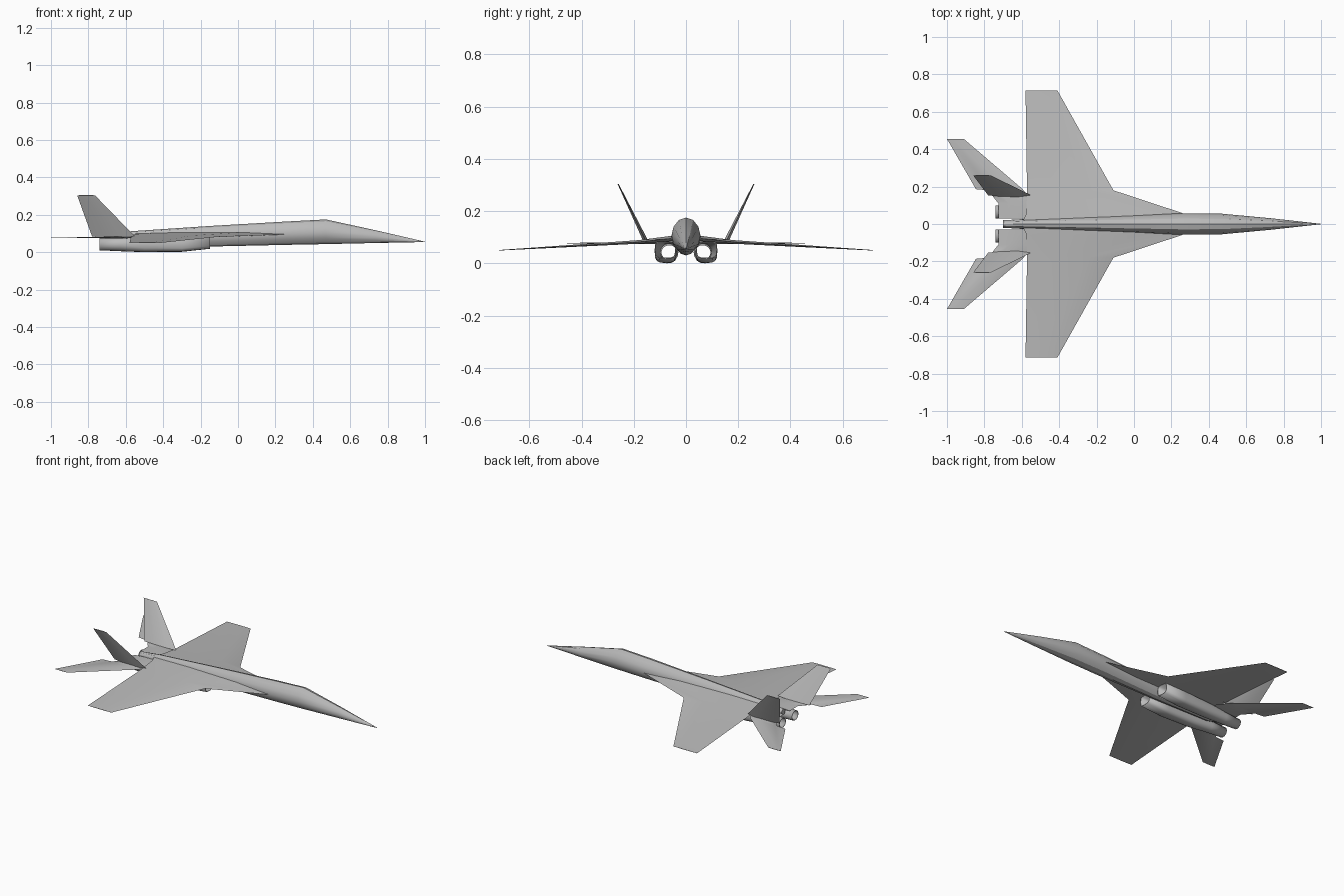
import bpy, bmesh, math
from mathutils import Vector

cube = bpy.data.objects.get("Cube")
if cube:
    bpy.data.objects.remove(cube, do_unlink=True)

grey = bpy.data.materials.new("airframe grey")
grey.use_nodes = True
grey.diffuse_color = (0.5, 0.5, 0.5, 1)
grey.node_tree.nodes["Principled BSDF"].inputs["Base Color"].default_value = (0.5, 0.5, 0.5, 1)


def loft(name, rings, caps=True, mirror=False, wall=0, angle=30):
    """Skin a run of equal closed rings into one object."""
    bm = bmesh.new()
    loops = [[bm.verts.new(p) for p in ring] for ring in rings]
    n = len(loops[0])
    for a, b in zip(loops, loops[1:]):
        for i in range(n):
            j = (i + 1) % n
            bm.faces.new((a[i], a[j], b[j], b[i]))
    if caps:
        bm.faces.new(loops[0])
        bm.faces.new(loops[-1])
    bmesh.ops.remove_doubles(bm, verts=bm.verts, dist=0.0001)
    bmesh.ops.recalc_face_normals(bm, faces=bm.faces)
    mesh = bpy.data.meshes.new(name)
    bm.to_mesh(mesh)
    bm.free()
    mesh.materials.append(grey)
    obj = bpy.data.objects.new(name, mesh)
    bpy.context.collection.objects.link(obj)
    if wall:
        mod = obj.modifiers.new("wall", "SOLIDIFY")
        mod.thickness = wall
    if mirror:
        mod = obj.modifiers.new("mirror", "MIRROR")
        mod.use_axis = (False, True, False)
    bpy.ops.object.select_all(action="DESELECT")
    obj.select_set(True)
    bpy.context.view_layer.objects.active = obj
    bpy.ops.object.shade_smooth_by_angle(angle=math.radians(angle))
    return obj


def body_ring(x, y, half_width, top, mid, bottom, sides=12, power=1.0):
    """Egg or rounded-box cross-section facing along x."""
    ring = []
    for i in range(sides):
        a = 2 * math.pi * i / sides
        c, s = math.cos(a), math.sin(a)
        c = math.copysign(abs(c) ** power, c)
        s = math.copysign(abs(s) ** power, s)
        ring.append((x, y + half_width * c, mid + s * (top - mid if s > 0 else mid - bottom)))
    return ring


def foil_ring(lead, trail, half_thick):
    """Thin aerofoil section between a leading and a trailing point."""
    lead, trail, t = Vector(lead), Vector(trail), Vector(half_thick)
    front, rear = lead.lerp(trail, 0.3), lead.lerp(trail, 0.7)
    return [lead, front + t, rear + t * 0.8, trail, rear - t * 0.8, front - t]


# Fuselage: x, half width, top, widest height, bottom
sections = [
    (1.0, 0.001, 0.056, 0.055, 0.054),
    (0.74, 0.030, 0.116, 0.08, 0.049),
    (0.47, 0.055, 0.175, 0.105, 0.043),
    (0.26, 0.057, 0.164, 0.10, 0.039),
    (-0.15, 0.042, 0.140, 0.085, 0.03),
    (-0.57, 0.028, 0.112, 0.075, 0.03),
    (-0.70, 0.020, 0.096, 0.078, 0.06),
]
loft("fuselage", [body_ring(x, 0, w, t, m, b) for x, w, t, m, b in sections])

# Wings with forward root extensions: lead x, trail x, y, z, half thickness
wing = [(0.30, -0.60, 0.0, 0.098, 0.012), (0.26, -0.575, 0.058, 0.095, 0.010),
        (-0.11, -0.572, 0.18, 0.082, 0.007), (-0.41, -0.58, 0.715, 0.05, 0.001)]
loft("wing", [foil_ring((a, y, z), (b, y, z), (0, 0, t)) for a, b, y, z, t in wing], mirror=True)

# Horizontal tail, with a mounting shelf beside the engine
tail = [(-0.53, -0.725, 0.03, 0.08, 0.006), (-0.54, -0.725, 0.11, 0.08, 0.006),
        (-0.59, -0.78, 0.18, 0.078, 0.005), (-0.595, -0.845, 0.186, 0.078, 0.004),
        (-0.91, -1.0, 0.455, 0.077, 0.001)]
loft("tailplane", [foil_ring((a, y, z), (b, y, z), (0, 0, t)) for a, b, y, z, t in tail], mirror=True)

# Outward-canted vertical fins
cant = Vector((0, 0.9, -0.43))
loft("tail_fin", [
    foil_ring((-0.55, 0.153, 0.083), (-0.78, 0.153, 0.083), cant * 0.009),
    foil_ring((-0.765, 0.26, 0.304), (-0.86, 0.26, 0.304), cant * 0.002),
], mirror=True)

# Hollow engine ducts, from square intake to round nozzle
duct = [(-0.15, 0.079, 0.041, 0.087, 0.018, 0.55), (-0.30, 0.078, 0.042, 0.087, 0.002, 0.6),
        (-0.50, 0.073, 0.040, 0.085, 0.0, 0.75), (-0.63, 0.066, 0.037, 0.079, 0.005, 1.0),
        (-0.74, 0.064, 0.034, 0.073, 0.010, 1.0)]
loft("engine_duct", [body_ring(x, y, w, t, (t + b) / 2, b, 16, p) for x, y, w, t, b, p in duct],
     caps=False, mirror=True, wall=0.004)
